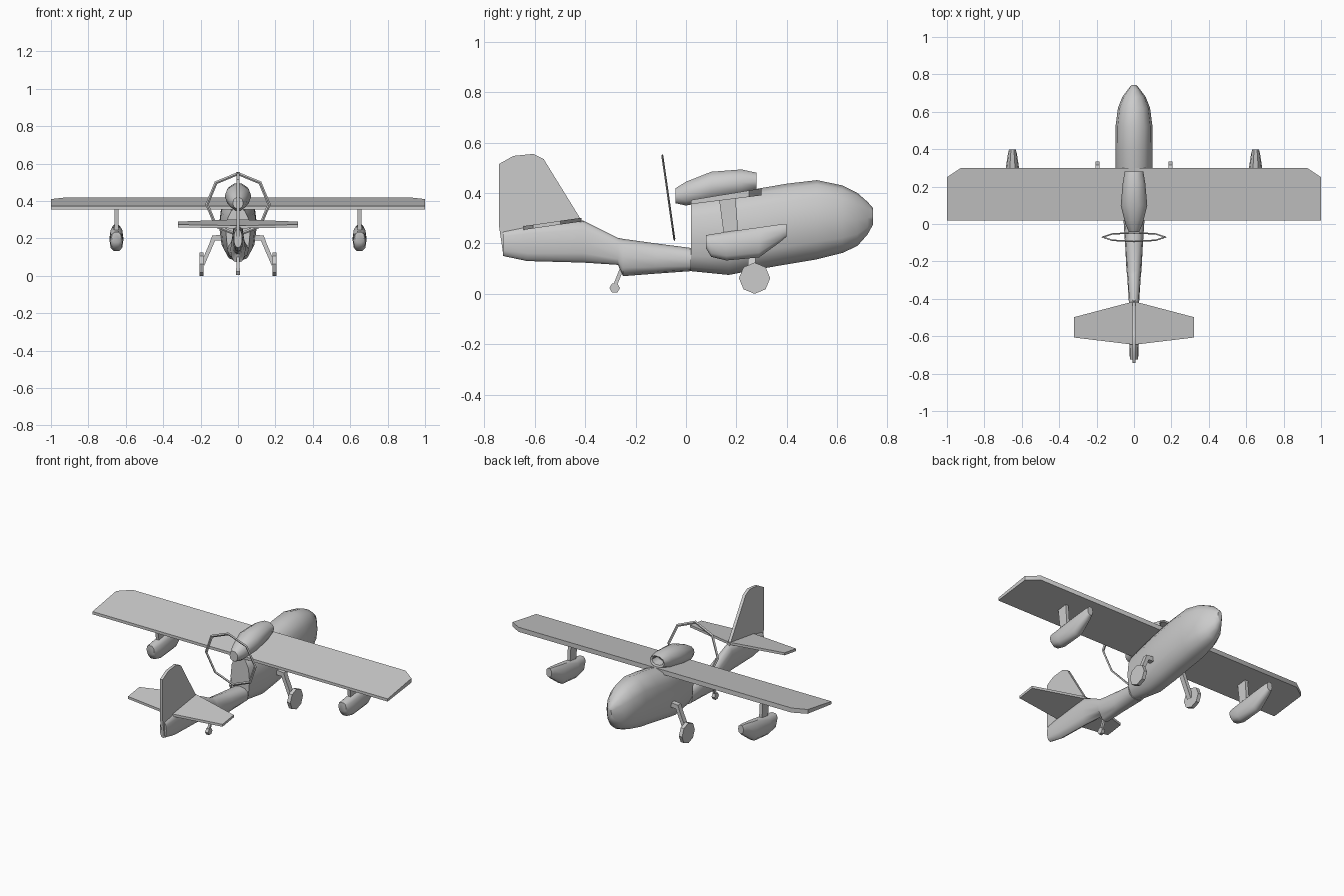
import bpy, bmesh
from math import sin, cos, pi, radians

if "Cube" in bpy.data.objects:
    bpy.data.objects.remove(bpy.data.objects["Cube"])


def skin(name, rings, angle=35):
    """Join rings of equal point count into a capped solid."""
    bm = bmesh.new()
    vr = [[bm.verts.new(p) for p in r] for r in rings]
    n = len(rings[0])
    for a, b in zip(vr, vr[1:]):
        for i in range(n):
            j = (i + 1) % n
            bm.faces.new((a[i], a[j], b[j], b[i]))
    bm.faces.new(vr[0])
    bm.faces.new(vr[-1])
    bmesh.ops.recalc_face_normals(bm, faces=bm.faces)
    me = bpy.data.meshes.new(name)
    bm.to_mesh(me)
    bm.free()
    me.shade_smooth()
    me.set_sharp_from_angle(angle=radians(angle))
    ob = bpy.data.objects.new(name, me)
    bpy.context.collection.objects.link(ob)
    return ob


def loft(name, stations, n=12, power=0.85, x=0, angle=45):
    """Rounded cross-sections along y: (y, bottom, top, half width)."""
    def f(v):
        return abs(v) ** power * (1 if v > 0 else -1)
    rings = []
    for y, zb, zt, w in stations:
        angs = [2 * pi * i / n for i in range(n)]
        rings.append([(x + w * f(cos(a)), y, (zb + zt) / 2 + (zt - zb) / 2 * f(sin(a)))
                      for a in angs])
    return skin(name, rings, angle)


def plate(name, outline, low, high):
    """Flat plan outline between two sloped surfaces z = a + b*y."""
    return skin(name, [[(x, y, a + b * y) for x, y in outline] for a, b in (low, high)])


def wheel(name, x, y, z, r, width, sides):
    c = [(y + r * cos(2 * pi * i / sides), z + r * sin(2 * pi * i / sides)) for i in range(sides)]
    return skin(name, [[(x + d, p, q) for p, q in c] for d in (-width / 2, width / 2)])


# hull: rounded cabin, sharp step down behind the wing, slim tail boom
loft("fuselage", [
    (.742, .275, .34, .014), (.72, .235, .365, .032), (.68, .19, .40, .062),
    (.62, .162, .43, .086), (.52, .137, .451, .099), (.40, .117, .437, .10),
    (.29, .098, .418, .10), (.17, .075, .395, .088), (.02, .09, .365, .064),
    (.02, .09, .182, .056), (-.12, .08, .20, .047), (-.25, .07, .218, .040),
    (-.27, .115, .222, .037), (-.41, .124, .292, .028), (-.63, .13, .27, .026),
    (-.725, .15, .25, .022)])

# wing
half = [(1, .02), (1, .25), (.925, .30)]
plate("wing", half + [(-x, y) for x, y in reversed(half)], (.353, .125), (.369, .165))

# engine pod with recessed front intake
loft("engine_pod", [
    (.22, .43, .468, .035), (.275, .425, .473, .038), (.28, .412, .482, .05),
    (.22, .385, .496, .06), (.10, .365, .487, .071), (0, .348, .447, .046),
    (-.042, .358, .42, .028)], n=10, power=.95)

# eight-sided propeller ring
bpy.ops.mesh.primitive_torus_add(
    major_segments=8, minor_segments=4, major_radius=.166, minor_radius=.009,
    location=(0, -.07, .382), rotation=(radians(98.2), 0, 0))
ring = bpy.context.object
ring.name = "propeller_ring"
ring.scale = (1, 1, .45)

# tail fin
fin = [(-.40, .28), (-.42, .30), (-.565, .535), (-.605, .555), (-.685, .547),
       (-.742, .515), (-.742, .27), (-.725, .155), (-.60, .2)]
skin("tail_fin", [[(x, y, z) for y, z in fin] for x in (-.009, .009)])

# tailplane
half = [(.005, -.645), (.32, -.607), (.32, -.498), (.005, -.415)]
plate("tailplane", half + [(-x, y) for x, y in reversed(half)], (.347, .145), (.362, .145))

for s, side in ((1, "right"), (-1, "left")):
    # wing float and its strut
    loft("float_" + side, [
        (.398, .225, .278, .018), (.375, .205, .277, .024), (.29, .142, .266, .037),
        (.16, .130, .248, .037), (.10, .145, .238, .034), (.08, .178, .234, .026)],
        n=10, power=.8, x=s * .65)
    skin("float_strut_" + side, [
        [(s * .65 + dx, y, z) for dx, y in
         ((-.01, y0), (.01, y0), (.01, y1), (-.01, y1))]
        for y0, y1, z in ((.15, .208, .235), (.13, .196, .385))])
    # main landing leg and wheel
    leg = [(.06, .222), (.138, .215), (.152, .175), (.195, .075),
           (.18, .055), (.122, .19), (.06, .19)]
    skin("main_leg_" + side, [[(s * x, y, z) for x, z in leg] for y in (.245, .275)])
    wheel("main_wheel_" + side, s * .196, .272, .062, .062, .022, 8)

# tail leg and wheel
skin("tail_leg", [[(dx, y + dy, z) for dx, dy in
     ((-.007, -.008), (.007, -.008), (.007, .008), (-.007, .008))]
    for y, z in ((-.255, .10), (-.283, .03))])
wheel("tail_wheel", 0, -.283, .023, .021, .02, 6)
